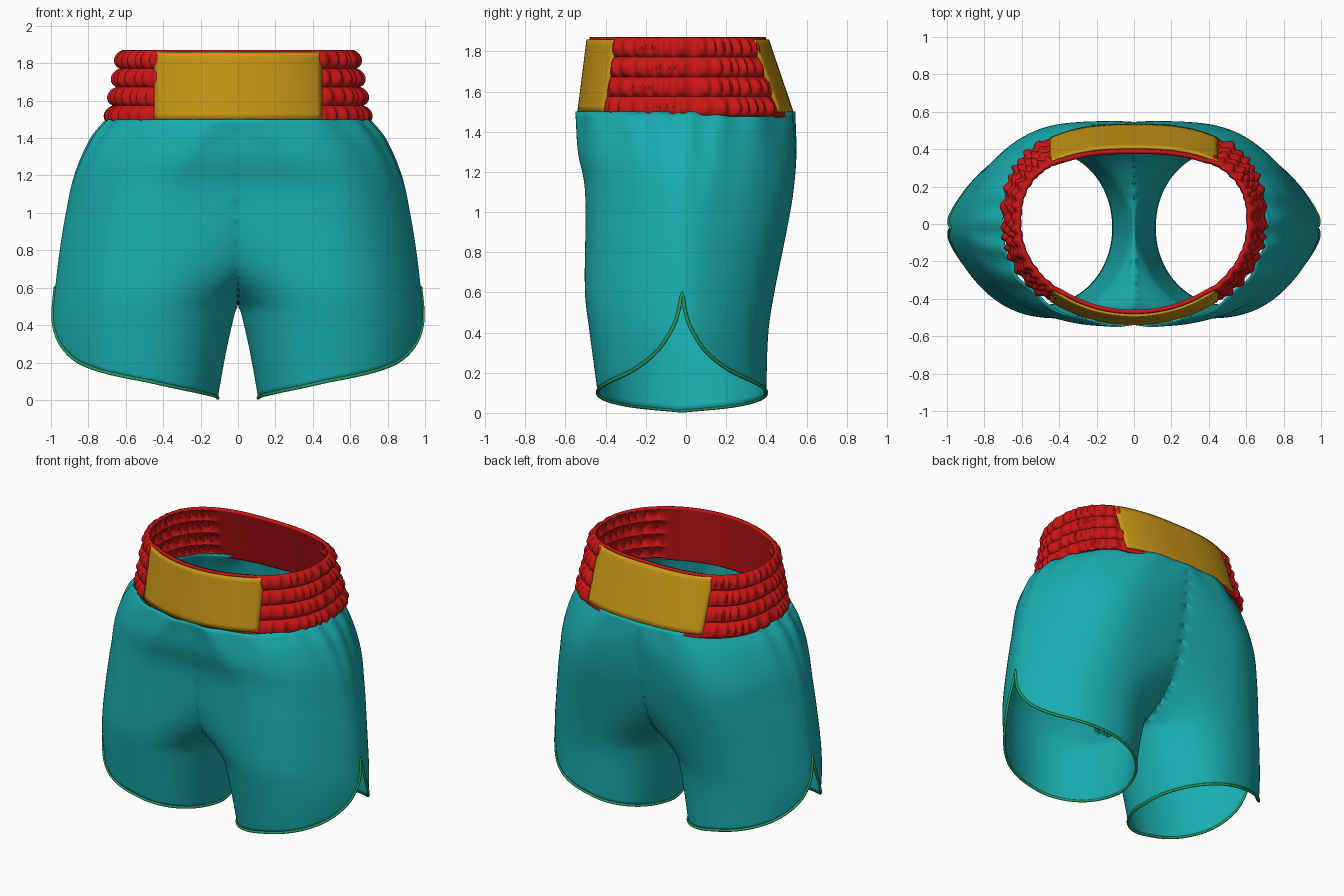
import bpy, bmesh, math, random
from math import sin, cos, pi, exp

if "Cube" in bpy.data.objects:
    bpy.data.objects.remove(bpy.data.objects["Cube"])

random.seed(3)


def curve(pts):
    """Smooth interpolation through (t, value) points."""
    n = len(pts)

    def slope(i):
        a, b = pts[max(i - 1, 0)], pts[min(i + 1, n - 1)]
        return (b[1] - a[1]) / (b[0] - a[0])

    def f(t):
        t = min(max(t, pts[0][0]), pts[-1][0])
        i = 0
        while i < n - 2 and t > pts[i + 1][0]:
            i += 1
        (t0, a), (t1, b) = pts[i], pts[i + 1]
        h = t1 - t0
        u = (t - t0) / h
        return ((2*u**3 - 3*u*u + 1) * a + (u**3 - 2*u*u + u) * h * slope(i)
                + (3*u*u - 2*u**3) * b + (u**3 - u*u) * h * slope(i + 1))
    return f


def material(name, rgb):
    m = bpy.data.materials.new(name)
    m.diffuse_color = (*rgb, 1)
    m.use_nodes = True
    m.node_tree.nodes["Principled BSDF"].inputs["Base Color"].default_value = m.diffuse_color
    return m


teal = material("teal_satin", (0.01, 0.42, 0.43))
red = material("red_elastic", (0.60, 0.008, 0.008))
gold = material("gold_panel", (0.58, 0.31, 0.008))
green = material("green_trim", (0.02, 0.33, 0.12))


def grid_object(name, rows, mat, closed, thickness, mirror=False):
    """Skin rows of points; solidify inwards; optionally mirror in x."""
    bm = bmesh.new()
    vs = [[bm.verts.new(p) for p in r] for r in rows]
    n = len(rows[0])
    for lo, hi in zip(vs, vs[1:]):
        for i in range(n if closed else n - 1):
            k = (i + 1) % n
            q = (lo[i], lo[k], hi[k], hi[i])
            if not (mirror and all(v.co.x < 1e-6 for v in q)):
                bm.faces.new(q)
    bmesh.ops.delete(bm, geom=[v for v in bm.verts if not v.link_faces], context='VERTS')
    me = bpy.data.meshes.new(name)
    bm.to_mesh(me)
    bm.free()
    me.materials.append(mat)
    ob = bpy.data.objects.new(name, me)
    bpy.context.collection.objects.link(ob)
    if mirror:
        m = ob.modifiers.new("mirror", 'MIRROR')
        m.use_clip = True
        m.merge_threshold = 1e-4
    s = ob.modifiers.new("cloth", 'SOLIDIFY')
    s.thickness = thickness
    s.offset = -1
    bpy.ops.object.select_all(action='DESELECT')
    ob.select_set(True)
    bpy.context.view_layer.objects.active = ob
    bpy.ops.object.shade_smooth_by_angle(angle=math.radians(50))
    return ob


# Leg cross-section measurements by height
TOP, CY = 1.50, -0.02
outer = curve([(0, .97), (.2, .985), (.4, .995), (.6, .977), (.8, .953), (1, .92), (1.2, .875), (1.4, .785), (1.5, .70)])
inner = curve([(0, .11), (.25, .065), (.45, .02), (.5, 0), (.6, -.12), (.75, -.4), (1, -.9), (1.5, -1)])
mid = curve([(0, .48), (.49, .45), (.75, .40), (1, .36), (1.2, .28), (1.5, .06)])
front = curve([(0, .43), (.1, .44), (.4, .48), (.6, .503), (1, .50), (1.15, .507), (1.3, .537), (1.5, .545)])
back = curve([(0, .40), (.1, .40), (.4, .41), (.6, .44), (.9, .50), (1.1, .535), (1.3, .55), (1.5, .54)])
# Hem height by angle away from the side slit
hem = curve([(0, .60), (.06, .50), (.14, .43), (.4, .30), (.8, .19), (1.57, .10), (2.4, .04), (pi, .01)])


def leg_point(th, z):
    c, s = cos(th), sin(th)
    m = mid(z)
    x = m + c * ((outer(z) - m) if c > 0 else (m - inner(z)))
    depth = (front(z) + CY) if s < 0 else (back(z) - CY)
    if c > 0:
        s *= 1 - .35 * c**4 * min(1, (TOP - z) / .5)
    y = CY + s * depth
    # gathers below the waistband
    g = 1 + .014 * exp(-(TOP - z) / .16) * sin(th * 17 + 2 * sin(th * 3))
    return (max(x * g, 0), y * g, z)


N, ROWS = 160, 52
angles = []
for i in range(N):
    s = 2 * i / N - 1
    angles.append(math.copysign(pi * abs(s)**1.25, s))

# Satin legs and seat, joined along the centre seam
rows = []
for j in range(ROWS + 1):
    v = j / ROWS
    rows.append([leg_point(t, hem(abs(t)) + (TOP - hem(abs(t))) * v) for t in angles])
grid_object("shorts_body", rows, teal, True, .008, mirror=True)

# Piping round each leg hem and side slit
for side, sx in (("right", 1), ("left", -1)):
    cu = bpy.data.curves.new(side + "_hem_trim", 'CURVE')
    cu.dimensions = '3D'
    cu.bevel_depth = .009
    cu.bevel_resolution = 2
    sp = cu.splines.new('POLY')
    sp.points.add(N - 1)
    for p, (x, y, z) in zip(sp.points, rows[0]):
        p.co = (sx * x, y, z, 1)
    sp.use_cyclic_u = True
    sp.use_smooth = True
    cu.materials.append(green)
    bpy.context.collection.objects.link(bpy.data.objects.new(side + "_hem_trim", cu))

# Waistband section: flatter at the back, tapering upwards
Z0, Z1 = 1.475, 1.872


def band_size(z, is_front):
    v = (z - Z0) / (Z1 - Z0)
    a = .69 - .075 * v
    return (a, .53 - .05 * v, 2.0) if is_front else (a, .53 - .135 * v, 2.6)


def band_point(th, z, grow=0):
    c, s = cos(th), sin(th)
    a, b, p = band_size(z, s < 0)
    x = math.copysign(abs(c)**(2 / p), c) * (a + grow)
    y = math.copysign(abs(s)**(2 / p), s) * (b + grow)
    return x, y, z


# Elastic waistband: four puffed channels gathered at the sides
M, BR, CHANNELS = 360, 40, 4
phase = [random.uniform(0, 6) for _ in range(CHANNELS + 1)]
rows = []
for j in range(BR + 1):
    v = j / BR
    ch = min(int(v * CHANNELS), CHANNELS - 1)
    puff = abs(sin(pi * CHANNELS * v))**.6
    row = []
    for i in range(M):
        th = 2 * pi * i / M
        x = abs(band_point(th, Z0)[0])
        w = min(1, max(0, (x - .43) / .06))
        ripple = sin(th * 52 + phase[ch] + 1.5 * sin(th * 9 + phase[ch])) + .4 * sin(th * 31 + phase[ch])
        row.append(band_point(th, Z0 + (Z1 - Z0) * v, w * puff * (.026 + .010 * ripple)))
    rows.append(row)
grid_object("elastic_waistband", rows, red, True, .022)

# Plain gold panels on the front and back of the waistband
for name, sign in (("front_panel", -1), ("back_panel", 1)):
    rows = []
    for j in range(13):
        z = 1.50 + .36 * j / 12
        a, b, p = band_size(z, sign < 0)
        row = []
        for i in range(33):
            x = -sign * .45 * (i / 16 - 1)
            y = (b + .014) * (1 - (abs(x) / (a + .014))**p)**(1 / p)
            row.append((x, sign * y, z))
        rows.append(row)
    grid_object(name, rows, gold, False, .014)
